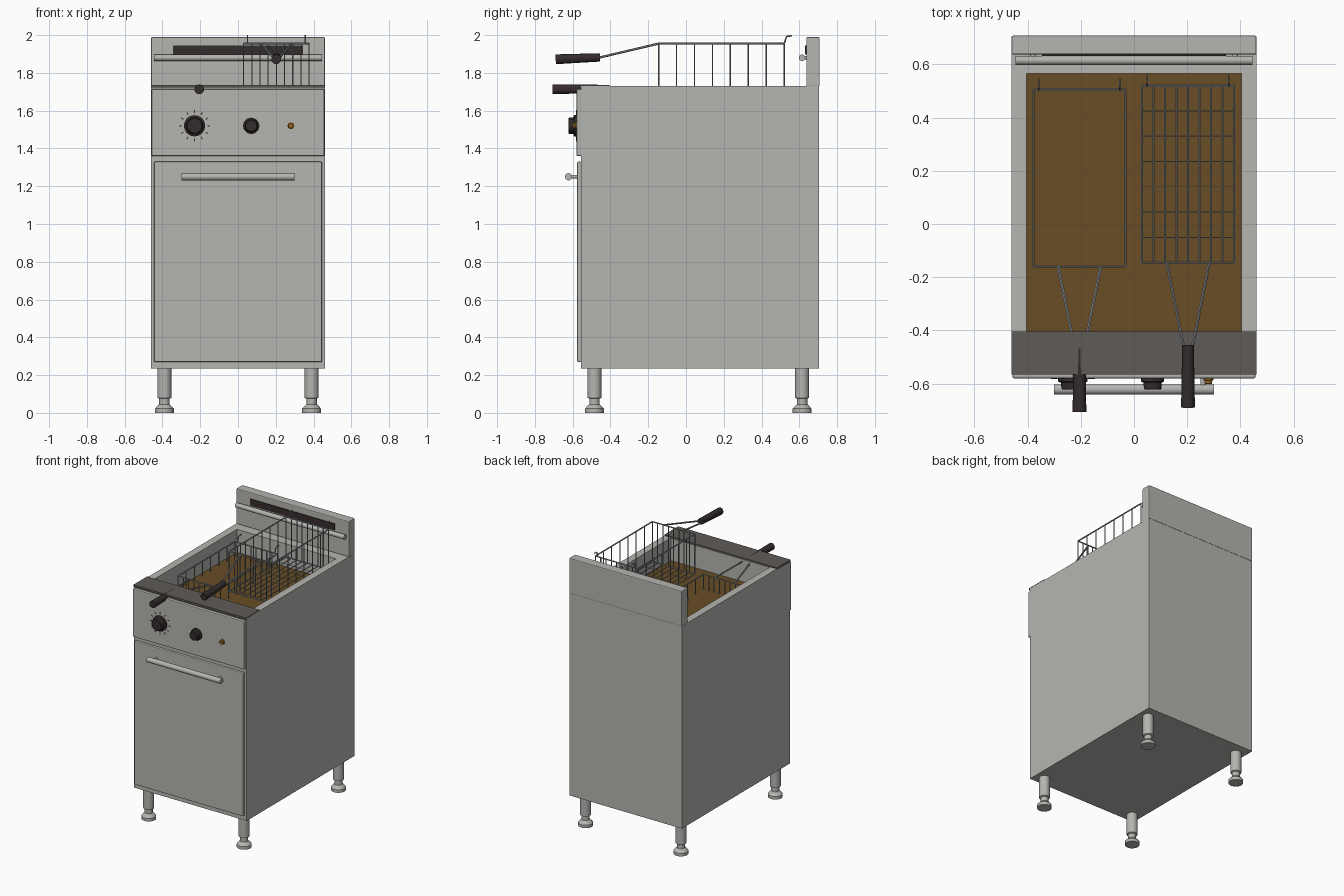
import bpy, bmesh, math
from mathutils import Vector, Matrix

cube = bpy.data.objects.get("Cube")
if cube:
    bpy.data.objects.remove(cube, do_unlink=True)


def material(name, rgb):
    m = bpy.data.materials.new(name)
    m.use_nodes = True
    m.diffuse_color = (*rgb, 1)
    m.node_tree.nodes["Principled BSDF"].inputs["Base Color"].default_value = (*rgb, 1)
    return m


STEEL = material("brushed_steel", (0.46, 0.46, 0.44))
WIRE = material("wire_grey", (0.3, 0.31, 0.32))
PLATE = material("dark_steel", (0.115, 0.105, 0.097))
BLACK = material("dark_plastic", (0.035, 0.025, 0.025))
OIL = material("frying_oil", (0.14, 0.075, 0.018))
AMBER = material("amber_lamp", (0.32, 0.15, 0.02))


def finish(name, bm, mat, smooth=False):
    bmesh.ops.recalc_face_normals(bm, faces=bm.faces)
    me = bpy.data.meshes.new(name)
    bm.to_mesh(me)
    bm.free()
    ob = bpy.data.objects.new(name, me)
    bpy.context.collection.objects.link(ob)
    me.materials.append(mat)
    if smooth:
        bpy.ops.object.select_all(action="DESELECT")
        ob.select_set(True)
        bpy.context.view_layer.objects.active = ob
        bpy.ops.object.shade_smooth_by_angle(angle=math.radians(35))
    return ob


def box(name, lo, hi, mat, bevel=0):
    lo, hi = Vector(lo), Vector(hi)
    bm = bmesh.new()
    bmesh.ops.create_cube(bm, size=1, matrix=Matrix.Translation((lo + hi) / 2)
                          @ Matrix.Diagonal((*(hi - lo), 1)))
    if bevel:
        bmesh.ops.bevel(bm, geom=bm.edges[:], offset=bevel, segments=2,
                        profile=0.5, affect="EDGES")
    return finish(name, bm, mat)


def add_rod(bm, a, b, r, r2=None, sides=6):
    a, b = Vector(a), Vector(b)
    rot = (b - a).to_track_quat("Z", "Y").to_matrix().to_4x4()
    bmesh.ops.create_cone(bm, cap_ends=True, segments=sides, radius1=r,
                          radius2=r if r2 is None else r2, depth=(b - a).length,
                          matrix=Matrix.Translation((a + b) / 2) @ rot)


def rods(name, parts, mat, sides=24):
    """Each part is (start, end, radius[, end radius])."""
    bm = bmesh.new()
    for a, b, *r in parts:
        add_rod(bm, a, b, *r, sides=sides)
    return finish(name, bm, mat, True)


def turned(name, profile, place, mat, steps=28):
    """Spin a radius/height profile about z, then place it."""
    bm = bmesh.new()
    verts = [bm.verts.new((r, 0, h)) for r, h in profile]
    edges = [bm.edges.new(p) for p in zip(verts, verts[1:])]
    bmesh.ops.spin(bm, geom=verts + edges, axis=(0, 0, 1), cent=(0, 0, 0),
                   angle=math.tau, steps=steps)
    bmesh.ops.remove_doubles(bm, verts=bm.verts, dist=1e-5)
    bm.transform(place)
    return finish(name, bm, mat, True)


# Cabinet with an open well cut in the top
body = box("cabinet", (-0.46, -0.555, 0.235), (0.46, 0.705, 1.73), STEEL)
cutter = box("well_cutter", (-0.405, -0.405, 1.3), (0.405, 0.565, 1.9), STEEL)
cutter.hide_render = True
cutter.hide_viewport = True
cut = body.modifiers.new("well", "BOOLEAN")
cut.operation = "DIFFERENCE"
cut.solver = "EXACT"
cut.object = cutter
box("oil", (-0.405, -0.405, 1.3), (0.405, 0.565, 1.56), OIL)

# Front and back panels
box("front_ledge", (-0.46, -0.565, 1.722), (0.46, -0.405, 1.737), PLATE)
box("control_panel", (-0.457, -0.58, 1.36), (0.457, -0.553, 1.715), STEEL, 0.006)
box("door", (-0.445, -0.576, 0.27), (0.445, -0.553, 1.33), STEEL, 0.006)
box("backsplash", (-0.46, 0.637, 1.728), (0.46, 0.708, 1.99), STEEL, 0.006)
box("flue_vent", (-0.345, 0.631, 1.897), (0.345, 0.639, 1.945), BLACK)

# Door handle and rear hanging rail, each on two standoffs
rods("door_handle", [((-0.3, -0.622, 1.25), (0.3, -0.622, 1.25), 0.019)]
     + [((s * 0.26, -0.622, 1.25), (s * 0.26, -0.57, 1.25), 0.01) for s in (-1, 1)], STEEL)
rods("hanging_rail", [((-0.445, 0.615, 1.88), (0.445, 0.615, 1.88), 0.017)]
     + [((s * 0.38, 0.615, 1.88), (s * 0.38, 0.645, 1.88), 0.01) for s in (-1, 1)], STEEL)

# Legs with adjustable feet
LEG = [(0, 0), (0.05, 0), (0.05, 0.022), (0.034, 0.04), (0.027, 0.045),
       (0.027, 0.075), (0.037, 0.08), (0.037, 0.236)]
for side, x in (("right", -0.39), ("left", 0.39)):
    for end, y in (("front", -0.485), ("rear", 0.615)):
        turned(f"{end}_{side}_leg", LEG, Matrix.Translation((x, y, 0)), STEEL)


# Knobs, dial ticks and lamp on the control panel
def on_panel(x):
    return Matrix.Translation((x, -0.579, 1.52)) @ Matrix.Rotation(math.pi / 2, 4, "X")


def knob(name, x, r, depth, mat):
    turned(name, [(r, 0), (r, depth * 0.3), (r * 0.8, depth * 0.4),
                  (r * 0.76, depth * 0.92), (r * 0.68, depth), (0, depth)], on_panel(x), mat)


knob("thermostat_knob", -0.23, 0.056, 0.044, BLACK)
knob("power_knob", 0.07, 0.043, 0.044, BLACK)
knob("indicator_lamp", 0.28, 0.018, 0.022, AMBER)
bm = bmesh.new()
for i in range(12):
    turn = Matrix.Rotation(math.tau * i / 12, 4, "Z")
    bmesh.ops.create_cube(bm, size=1, matrix=on_panel(-0.23) @ turn
                          @ Matrix.Translation((0.075, 0, 0.001))
                          @ Matrix.Diagonal((0.015, 0.005, 0.004, 1)))
finish("dial_ticks", bm, BLACK)


# Wire baskets with a forked handle and rear hooks
def basket(name, cx, y0, top, depth, grip_a, grip_b):
    w, length, cols, rows = 0.173, 0.665, 8, 7
    y1, low = y0 + length, top - depth
    bm = bmesh.new()

    def path(points, r):
        for a, b in zip(points, points[1:]):
            add_rod(bm, a, b, r)

    for z in (top, low):
        path([(cx - w, y0, z), (cx + w, y0, z), (cx + w, y1, z),
              (cx - w, y1, z), (cx - w, y0, z)], 0.005)
    for i in range(cols + 1):
        x = cx - w + 2 * w * i / cols
        path([(x, y0, top), (x, y0, low), (x, y1, low), (x, y1, top)], 0.0035)
    for i in range(1, rows):
        y = y0 + length * i / rows
        path([(cx - w, y, top), (cx - w, y, low)], 0.0035)
        path([(cx + w, y, low), (cx + w, y, top)], 0.0035)
        path([(cx - w, y, low), (cx + w, y, low)], 0.002)
    for s in (-1, 1):
        x = cx + s * 0.153
        path([(x, y1, top), (x, y1 + 0.012, top + 0.038), (x, y1 + 0.042, top + 0.042)], 0.004)
        path([(cx + s * 0.08, y0, top), (cx + s * 0.018, *grip_a)], 0.006)
    finish(name, bm, WIRE, True)
    rods(name + "_grip", [((cx, *grip_a), (cx, *grip_b), 0.022, 0.026)], BLACK, 12)


basket("left_basket", 0.203, -0.145, 1.955, 0.295, (-0.455, 1.882), (-0.69, 1.872))
basket("right_basket", -0.205, -0.16, 1.67, 0.295, (-0.468, 1.716), (-0.707, 1.713))
